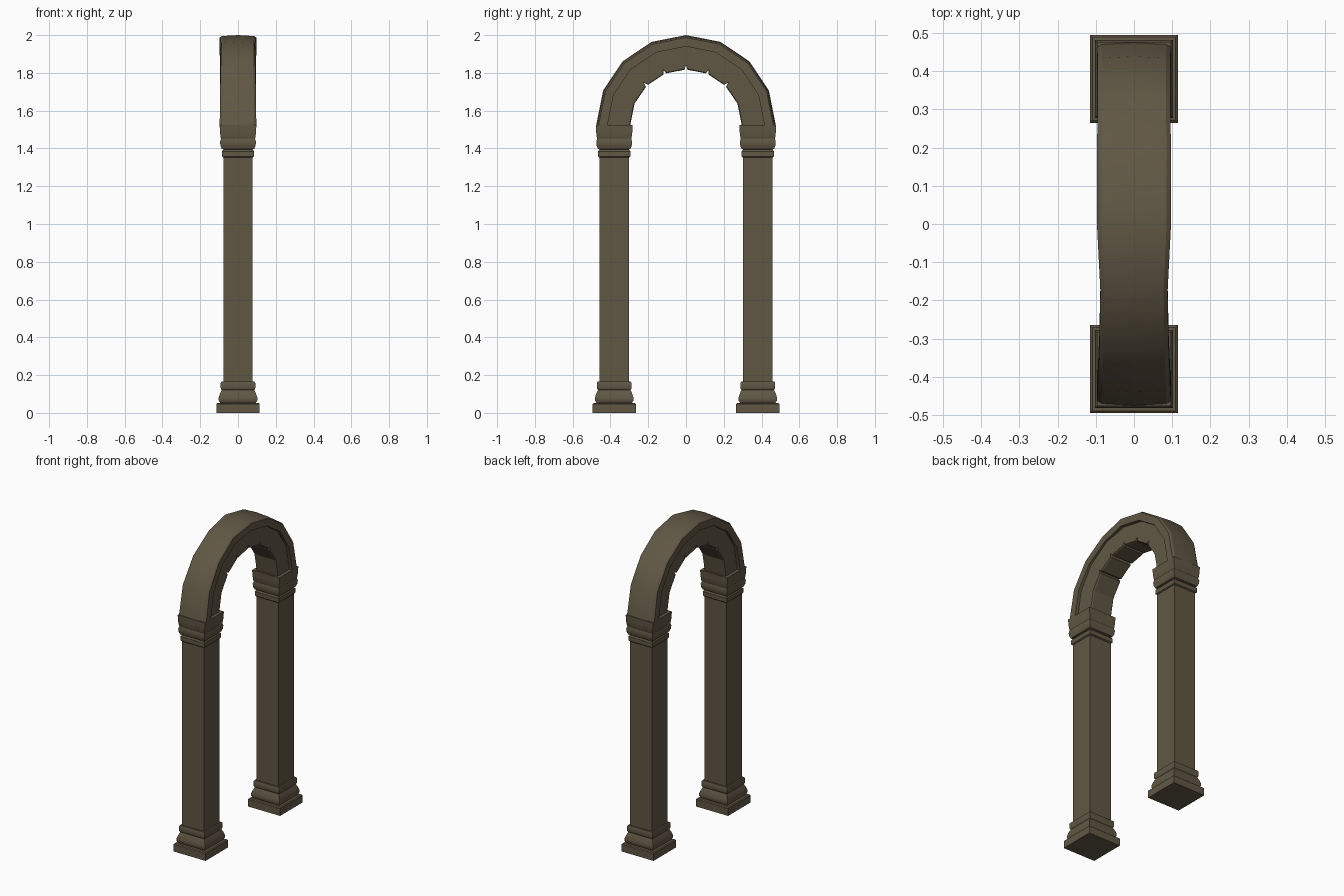
import bpy, bmesh, math

if "Cube" in bpy.data.objects:
    bpy.data.objects.remove(bpy.data.objects["Cube"])

stone = bpy.data.materials.new("brown_stone")
stone.diffuse_color = (0.118, 0.095, 0.058, 1)
stone.use_nodes = True
stone.node_tree.nodes["Principled BSDF"].inputs["Base Color"].default_value = stone.diffuse_color

SPRING = 1.525   # height where the arch leaves the capitals
COL_Y = 0.38     # pillar distance from the centre


def finish(name, bm, smooth=None):
    bmesh.ops.recalc_face_normals(bm, faces=bm.faces[:])
    me = bpy.data.meshes.new(name)
    bm.to_mesh(me)
    bm.free()
    me.materials.append(stone)
    ob = bpy.data.objects.new(name, me)
    bpy.context.collection.objects.link(ob)
    if smooth:
        bpy.ops.object.select_all(action='DESELECT')
        ob.select_set(True)
        bpy.context.view_layer.objects.active = ob
        bpy.ops.object.shade_smooth_by_angle(angle=math.radians(smooth))
    return ob


def loft(name, rings, smooth=None):
    """Skin a list of equal-length point rings and cap both ends."""
    bm = bmesh.new()
    vs = [[bm.verts.new(p) for p in ring] for ring in rings]
    n = len(vs[0])
    for a, b in zip(vs, vs[1:]):
        for i in range(n):
            j = (i + 1) % n
            bm.faces.new((a[i], a[j], b[j], b[i]))
    bm.faces.new(vs[0])
    bm.faces.new(vs[-1])
    return finish(name, bm, smooth)


def square_stack(name, y, profile, smooth=None):
    """Square moulding: profile is (half width, height) pairs."""
    return loft(name, [[(sx * h, y + sy * h, z) for sx, sy in
                        ((-1, -1), (1, -1), (1, 1), (-1, 1))]
                       for h, z in profile], smooth)


def polar(x, r, deg):
    a = math.radians(deg)
    return (x, r * math.sin(a), SPRING + r * math.cos(a))


BASE = [(.115, 0), (.115, .047), (.109, .052), (.094, .053), (.102, .066),
        (.102, .08), (.096, .1), (.086, .122), (.09, .126), (.092, .135),
        (.092, .158), (.088, .166)]
CAPITAL = [(.08, 1.353), (.085, 1.358), (.085, 1.385), (.08, 1.392),
           (.076, 1.394), (.086, 1.398), (.093, 1.415), (.095, 1.435),
           (.09, 1.452), (.092, 1.457), (.096, 1.49), (.097, SPRING)]

# two pillars: moulded base, plain shaft, moulded capital
for side, s in (("left", -1), ("right", 1)):
    y = s * COL_Y
    square_stack(side + "_base", y, BASE, 35)
    square_stack(side + "_shaft", y, [(.078, .15), (.078, 1.37)])
    square_stack(side + "_capital", y, CAPITAL, 35)

# outer arch band: slightly uneven width, softly crowned top
widths = [.097, .095, .091, .088, .097, .097, .095, .095, .097]
band = []
for i, w in enumerate(widths):
    d = -90 + 22.5 * i
    section = [(-w, .415), (-w, .462), (-w * .88, .470), (0, .475),
               (w * .88, .470), (w, .462), (w, .415)]
    band.append([polar(x, r, d) for x, r in section])
loft("arch_band", band, 30)

# recessed inner arch with narrow joints cut into the underside near the crown
inner = []
for i in range(9):
    d = -90 + 22.5 * i
    cuts = [(d, .295)]
    if 2 <= i <= 6:
        cuts = [(d - 1.5, .292), (d, .315), (d + 1.5, .292)]
    for a, r in cuts:
        inner.append([polar(x, q, a) for x, q in
                      ((-.076, r + .004), (-.076, .425), (.076, .425),
                       (.076, r + .004), (.068, r), (-.068, r))])
loft("arch_inner_ring", inner)
